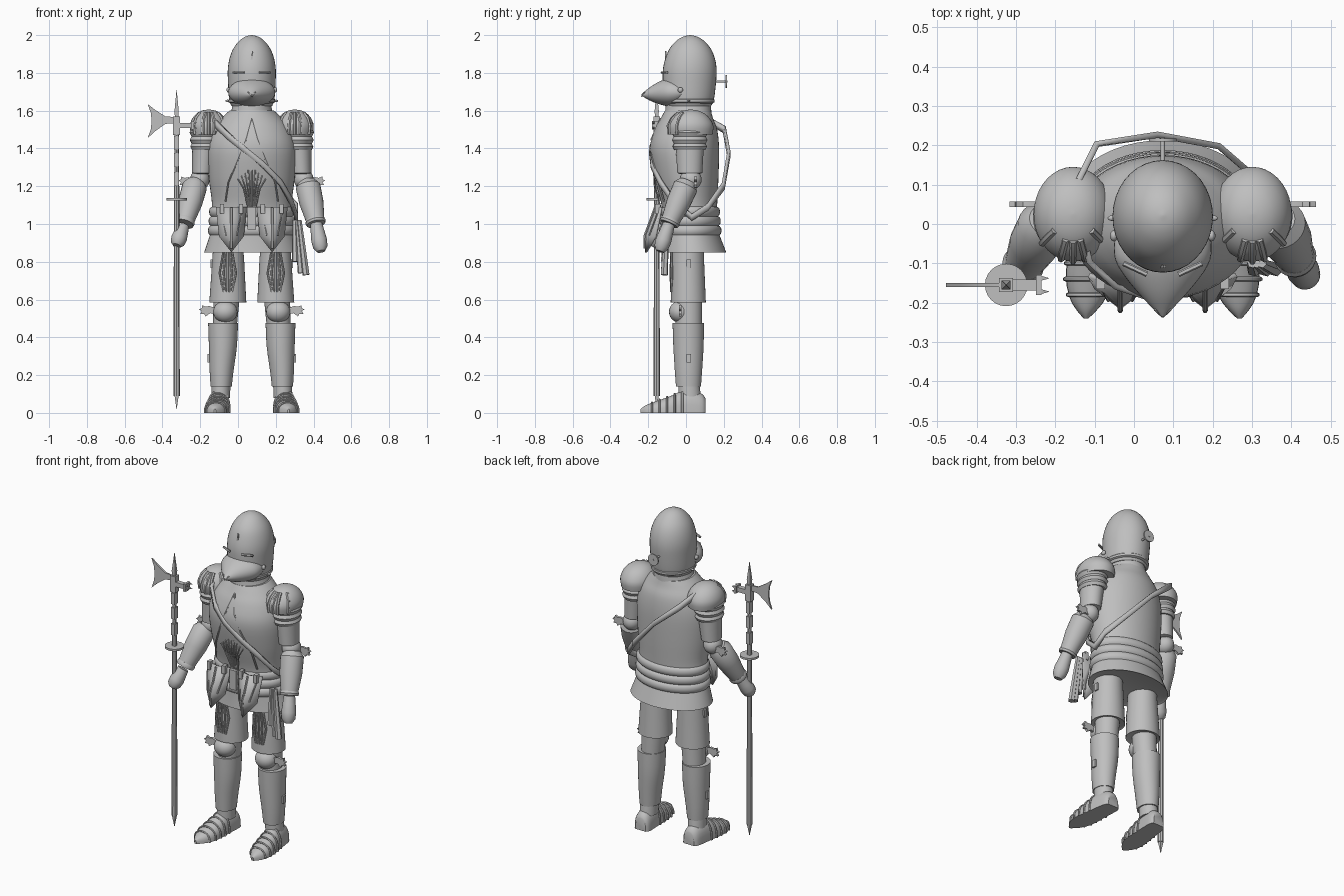
import bpy, bmesh, math
from mathutils import Vector

if "Cube" in bpy.data.objects:
    bpy.data.objects.remove(bpy.data.objects["Cube"])

CX = 0.073  # body centre line
steel = bpy.data.materials.new("steel_grey")
steel.diffuse_color = (0.52, 0.52, 0.52, 1)
steel.use_nodes = True
steel.node_tree.nodes["Principled BSDF"].inputs["Base Color"].default_value = steel.diffuse_color


def finish(name, bm):
    me = bpy.data.meshes.new(name)
    bmesh.ops.recalc_face_normals(bm, faces=bm.faces[:])
    bm.to_mesh(me)
    bm.free()
    me.materials.append(steel)
    ob = bpy.data.objects.new(name, me)
    bpy.context.collection.objects.link(ob)
    return ob


def skin(name, loops):
    """Join equal-sized point loops into a capped surface."""
    bm = bmesh.new()
    rows = [[bm.verts.new(p) for p in lp] for lp in loops]
    n = len(rows[0])
    for a, b in zip(rows, rows[1:]):
        for i in range(n):
            bm.faces.new((a[i], a[(i + 1) % n], b[(i + 1) % n], b[i]))
    bm.faces.new(rows[0])
    bm.faces.new(rows[-1])
    return finish(name, bm)


def smooth_rows(rows, sub):
    out = []
    for i in range(len(rows) - 1):
        p = [rows[max(0, min(len(rows) - 1, i + k))] for k in (-1, 0, 1, 2)]
        for s in range(sub):
            t = s / sub
            out.append([0.5 * (2 * b + (c - a) * t + (2 * a - 5 * b + 4 * c - d) * t * t
                               + (3 * b - a - 3 * c + d) * t ** 3) for a, b, c, d in zip(*p)])
    return out + [rows[-1]]


def loft(name, rows, axis="z", sub=1, seg=36):
    """Rows are (position on axis, centre 1, centre 2, radius 1, radius 2)."""
    loops = []
    for h, c1, c2, r1, r2 in smooth_rows(rows, sub):
        r1, r2 = max(r1, 0.001), max(r2, 0.001)
        lp = []
        for i in range(seg):
            a = 2 * math.pi * i / seg
            u, v = c1 + r1 * math.cos(a), c2 + r2 * math.sin(a)
            lp.append((u, v, h) if axis == "z" else (u, h, v))
        loops.append(lp)
    return skin(name, loops)


def limb(name, a, b, profile, seg=24):
    """Round part from a to b; profile is (fraction, radius)."""
    a, b = Vector(a), Vector(b)
    d = b - a
    w = d.normalized()
    u = w.orthogonal().normalized()
    v = w.cross(u)
    loops = []
    for t, r in profile:
        loops.append([a + d * t + max(r, 0.0008) * (u * math.cos(2 * math.pi * i / seg)
                      + v * math.sin(2 * math.pi * i / seg)) for i in range(seg)])
    return skin(name, loops)


def ball(name, c, r):
    bm = bmesh.new()
    bmesh.ops.create_uvsphere(bm, u_segments=24, v_segments=14, radius=1)
    for v in bm.verts:
        v.co = Vector((c[0] + v.co.x * r[0], c[1] + v.co.y * r[1], c[2] + v.co.z * r[2]))
    return finish(name, bm)


def box(name, c, s):
    bm = bmesh.new()
    bmesh.ops.create_cube(bm, size=1)
    for v in bm.verts:
        v.co = Vector([c[k] + v.co[k] * s[k] for k in range(3)])
    return finish(name, bm)


def wire(name, pts, r):
    cu = bpy.data.curves.new(name, "CURVE")
    cu.dimensions = "3D"
    cu.bevel_depth, cu.bevel_resolution, cu.use_fill_caps = r, 1, True
    sp = cu.splines.new("POLY")
    sp.points.add(len(pts) - 1)
    for p, q in zip(sp.points, pts):
        p.co = (*q, 1)
    tmp = bpy.data.objects.new(name, cu)
    me = bpy.data.meshes.new_from_object(tmp)
    bpy.data.objects.remove(tmp)
    me.materials.clear()
    me.materials.append(steel)
    bpy.context.collection.objects.link(bpy.data.objects.new(name, me))


def plate(name, pts, y, th):
    """Flat outline in x and z, thickened along y."""
    return skin(name, [[(x, y - th / 2, z) for x, z in pts], [(x, y + th / 2, z) for x, z in pts]])


def wing(name, x, y, z, s, k=1.0):
    out = [(0, -.018), (.025, -.012), (.05, -.03), (.056, -.016), (.078, -.016), (.07, 0),
           (.085, .008), (.07, .014), (.068, .03), (.05, .022), (.03, .026), (0, .016)]
    plate(name, [(x + s * k * px, z + k * pz) for px, pz in out], y, .014)


# Helmet, neck guard and pointed visor
loft("helmet", [(1.625, CX, .015, .108, .118), (1.66, CX, .015, .12, .133), (1.75, CX, .018, .126, .141),
                (1.82, CX, .02, .127, .142), (1.88, CX, .022, .117, .130), (1.93, CX, .022, .097, .108),
                (1.97, CX, .022, .066, .073), (1.992, CX, .022, .034, .037), (2.0, CX, .022, .002, .002)], sub=4)
loft("helmet_rim", [(1.638, CX, .015, .112, .125), (1.645, CX, .015, .124, .137),
                    (1.658, CX, .015, .124, .137), (1.665, CX, .015, .118, .130)])
loft("neck_guard", [(1.56, CX, .01, .13, .125), (1.6, CX, .012, .108, .122), (1.64, CX, .012, .1, .118)])
loft("visor", [(-.236, CX, 1.685, .002, .002), (-.222, CX, 1.685, .018, .014), (-.18, CX, 1.69, .058, .042),
               (-.13, CX, 1.695, .099, .064), (-.09, CX, 1.697, .121, .074), (-.05, CX, 1.697, .124, .07),
               (-.02, CX, 1.697, .118, .05)], axis="y", sub=3)
limb("rondel_stem", (CX, .15, 1.755), (CX, .22, 1.755), [(0, .006), (1, .006)])
limb("rondel", (CX, .21, 1.755), (CX, .218, 1.755), [(0, .035), (1, .035)])
plate("helmet_crest_mark", [(CX - .006, 1.87), (CX + .004, 1.87), (CX + .008, 1.91), (CX + .002, 1.915)], -.108, .008)
for s in (-1, 1):
    wire("brow_plate", [(CX + s * .04, -.128, 1.802), (CX + s * .1, -.1, 1.802)], .007)
    ball("visor_pivot", (CX + s * .124, -.03, 1.71), (.01, .014, .014))
    ball("rim_pin", (CX + s * .128, .015, 1.652), (.012, .007, .006))
    wire("breath_slit", [(CX, -.236, 1.675), (CX + s * .02, -.218, 1.70)], .003)

# Breastplate and backplate
loft("cuirass", [(1.05, CX, .02, .215, .143), (1.12, CX, .016, .212, .15), (1.25, CX, .002, .228, .17),
                 (1.4, CX, -.008, .234, .183), (1.5, CX, 0, .205, .165), (1.56, CX, .005, .16, .138),
                 (1.6, CX, .01, .118, .122)], sub=4, seg=48)
for s in (-1, 1):
    wire("chest_ridge", [(CX, -.135, 1.56), (CX + s * .03, -.182, 1.45), (CX + s * .07, -.179, 1.35),
                         (CX + s * .125, -.145, 1.22), (CX + s * .14, -.117, 1.12)], .005)
for k in range(-4, 5):
    f = k / 4
    wire("waist_flute", [(CX + .02 * f, -.135, 1.09), (CX + .045 * f, -.162, 1.19),
                         (CX + .075 * f, -.174 + .012 * f * f, 1.30 - .06 * abs(f))], .004)

# Waist lames and skirt
rows = [(1.095, CX, .02, .205, .138)]
for j, z in enumerate((1.065, 1.015, .965)):
    for t in (-1, -.6, 0, .6, 1):
        g = .010 * math.sqrt(1 - t * t)
        rows.append((z - t * .024, CX, .022, .216 + .003 * j + g, .148 + .004 * j + g))
rows += [(.93, CX, .024, .226, .158), (.85, CX, .035, .252, .178), (.856, CX, .035, .24, .166)]
loft("skirt", rows, seg=48)
for s in (-1, 1):
    # Peaked hanging plates with a rib each side
    c = CX + s * .108
    bm = bmesh.new()
    P = [(-.082, -.135, 1.09), (0, -.16, 1.09), (.082, -.135, 1.09), (-.066, -.165, .935),
         (0, -.215, .94), (.066, -.165, .935), (0, -.218, .85)]
    V = [bm.verts.new((c + x, y, z)) for x, y, z in P]
    for f in ((0, 1, 4, 3), (1, 2, 5, 4), (3, 4, 6), (4, 5, 6)):
        bm.faces.new([V[i] for i in f])
    ob = finish("tasset", bm)
    ob.modifiers.new("thick", "SOLIDIFY").thickness = .012
    wire("tasset_ridge", [(c, -.165, 1.085), (c, -.218, .94), (c, -.22, .87)], .007)
    for k in (-1, 1):
        wire("tasset_flute", [(c + k * .055, -.147, 1.07), (c + k * .03, -.195, .94)], .004)
        box("tasset_strap", (c + k * .05, -.15, 1.08), (.022, .03, .05))
box("belt_buckle", (CX, -.142, 1.03), (.045, .03, .12))

# Diagonal shoulder sash, a closed ribbon
path = [(-.15, .02, 1.565), (-.12, -.10, 1.525), (-.05, -.166, 1.46), (.04, -.196, 1.39), (.14, -.186, 1.31),
        (.23, -.142, 1.22), (.29, -.07, 1.12), (.318, .03, 1.035), (.318, .12, 1.09), (.22, .205, 1.2),
        (.06, .235, 1.37), (-.1, .21, 1.5), (-.155, .10, 1.56)]
bm = bmesh.new()
up = [bm.verts.new((x, y, z + .018)) for x, y, z in path]
lo = [bm.verts.new((x, y, z - .018)) for x, y, z in path]
for i in range(len(path)):
    j = (i + 1) % len(path)
    bm.faces.new((up[i], up[j], lo[j], lo[i]))
finish("sash", bm).modifiers.new("thick", "SOLIDIFY").thickness = .016
# Hanging sash ends at the hip
for x0, x1, z1 in ((.31, .335, .74), (.325, .36, .73), (.30, .305, .80)):
    limb("sash_tail", (x0, -.1, 1.02), (x1, -.115, z1), [(0, .012), (.5, .016), (1, .019)], seg=6)

for s in (-1, 1):
    X = lambda d: CX + s * d
    # Legs
    loft("thigh", [(.9, X(.125), .01, .078, .083), (.8, X(.125), .01, .085, .086), (.585, X(.127), .012, .098, .093),
                   (.59, X(.127), .012, .085, .08)])
    for k in range(-2, 3):
        wire("thigh_flute", [(X(.127) + k * .012, -.078, .85), (X(.127) + k * .022, -.083 + .002 * k * k, .74),
                             (X(.127) + k * .012, -.078, .64)], .006)
    loft("knee_sleeve", [(.62, X(.133), .015, .07, .07), (.44, X(.143), .015, .062, .07)])
    ball("knee_cap", (X(.14), -.03, .535), (.064, .06, .058))
    wing("knee_wing", X(.195), -.03, .54, s)
    loft("shin", [(.475, X(.152), .012, .079, .083), (.35, X(.153), .013, .074, .08), (.22, X(.16), .013, .063, .072),
                  (.14, X(.162), .013, .056, .066)], sub=3)
    loft("ankle", [(.16, X(.163), .015, .05, .055), (.08, X(.165), .02, .05, .06)])
    for z, d in ((.79, .21), (.29, .226)):
        box("hinge", (X(d), .015, z), (.018, .024, .045))
    # Armoured shoe, half-round sections from heel to toe
    sec = [(.104, .035, .075), (.085, .05, .1), (.03, .055, .12), (-.03, .057, .112), (-.08, .061, .09),
           (-.14, .06, .068), (-.19, .045, .05), (-.22, .025, .036), (-.24, .006, .02)]
    arc = lambda y, w, h, e=0: [(X(.165 + .03 * (.1 - y) / .34) + (w + e) * math.cos(math.pi * i / 14), y,
                                 (h + e) * math.sin(math.pi * i / 14) ** .7) for i in range(15)]
    skin("shoe", [arc(*r) for r in smooth_rows(sec, 3)])
    for y, w, h in ((-.02, .057, .114), (-.06, .06, .098), (-.1, .061, .083), (-.14, .06, .068), (-.18, .049, .053)):
        wire("shoe_lame", arc(y, w, h, .002), .006)

    # Shoulder dome with front ribs, and overlapping lames
    px, py = X(.228), .025
    dome = [(1.475, .094, .116), (1.52, .1, .12), (1.56, .086, .1), (1.588, .06, .068), (1.602, .03, .032), (1.606, 0, 0)]
    loft("shoulder_dome", [(z, px, py, a, b) for z, a, b in dome], sub=3)
    for deg in (-142, -108, -90, -72, -38):
        t = math.radians(deg)
        wire("shoulder_rib", [(px + a * math.cos(t), py + b * math.sin(t), z) for z, a, b in dome[:4]], .009)
    rows = [(1.51, X(.245), .02, .07, .085)]
    for j, z in enumerate((1.485, 1.445, 1.41)):
        for t in (-1, 0, 1):
            rows.append((z - t * .018, X(.247), .02, .074 - .002 * j + (.009 if t == 0 else 0),
                         .088 - .003 * j + (.009 if t == 0 else 0)))
    loft("arm_lames", rows)
    loft("upper_arm", [(1.42, X(.25), .02, .065, .075), (1.27, X(.262), .02, .054, .066), (1.265, X(.262), .02, .04, .05)])
    # Elbow, forearm and hand
    ball("elbow_cap", (X(.275), .025, 1.235), (.052, .058, .055))
    if s < 0:
        el, wr, h0, h1 = (-.222, .01, 1.225), (-.285, -.11, 1.0), (-.29, -.12, .99), (-.325, -.175, .885)
    else:
        el, wr, h0, h1 = (.365, .01, 1.225), (.413, -.09, 1.0), (.414, -.09, 1.0), (.44, -.138, .855)
    wing("elbow_wing", X(.305), .05, 1.222, s)
    limb("forearm", el, wr, [(0, .045), (.12, .066), (.5, .064), (1, .046)])
    limb("wrist_cuff", Vector(el).lerp(Vector(wr), .9), wr, [(0, .05), (.5, .054), (1, .05)])
    limb("hand", h0, h1, [(0, .032), (.3, .037), (.6, .042), (.85, .038), (1, .022)])

# Pole weapon: shaft, guard disc, spike, axe blade and hammer
ax, ay = -.325, -.155
limb("pole", (ax, ay, .09), (ax, ay, 1.2), [(0, .017), (1, .014)], seg=8)
limb("pole_tip", (ax, ay, .09), (ax, ay, .02), [(0, .015), (1, 0)], seg=4)
limb("guard_disc", (ax, ay, 1.125), (ax, ay, 1.137), [(0, .054), (1, .054)])
limb("upper_pole", (ax, ay, 1.19), (ax, ay, 1.53), [(0, .012), (1, .012)], seg=8)
for z in (1.24, 1.34, 1.43):
    box("pole_langet", (ax, ay, z), (.026, .034, .07))
box("head_socket", (ax, ay, 1.52), (.036, .036, .1))
limb("top_spike", (ax, ay, 1.56), (ax, ay, 1.71), [(0, .012), (.25, .016), (1, 0)], seg=4)
plate("axe_blade", [(ax, 1.565), (-.385, 1.57), (-.44, 1.605), (-.478, 1.635), (-.462, 1.59), (-.457, 1.545),
                    (-.462, 1.50), (-.478, 1.455), (-.44, 1.49), (-.385, 1.53), (ax, 1.535)], ay, .01)
box("hammer_neck", (-.285, ay, 1.522), (.08, .028, .028))
box("hammer_face", (-.242, ay, 1.522), (.014, .05, .045))
for dy in (-.017, .017):
    for dz in (-.014, .014):
        limb("hammer_tooth", (-.237, ay + dy, 1.522 + dz), (-.216, ay + dy, 1.522 + dz), [(0, .009), (1, 0)], seg=4)

# Smooth shading with sharp edges kept
for ob in bpy.context.scene.objects:
    ob.select_set(True)
    bpy.context.view_layer.objects.active = ob
bpy.ops.object.shade_smooth_by_angle(angle=math.radians(35))
